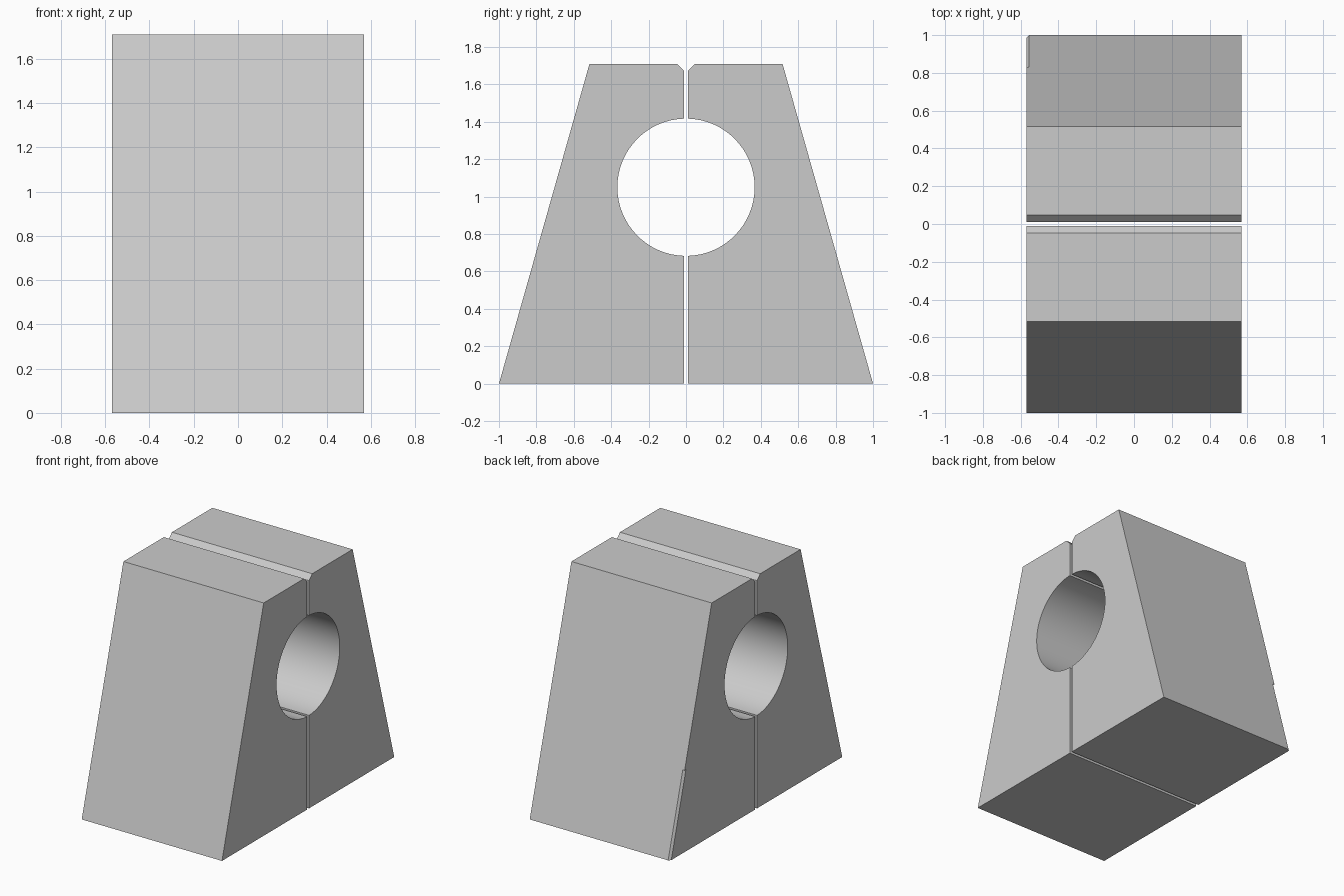
import bpy, bmesh, math

if "Cube" in bpy.data.objects:
    bpy.data.objects.remove(bpy.data.objects["Cube"])

HALF_X, HEIGHT = 0.57, 1.71
BASE_Y, TOP_Y = 1.0, 0.516      # outer slope, bottom and top
GAP = 0.011                     # half width of the split
BORE_Z, BORE_R = 1.05, 0.367


def make_object(name, bm):
    bmesh.ops.recalc_face_normals(bm, faces=bm.faces[:])
    mesh = bpy.data.meshes.new(name)
    bm.to_mesh(mesh)
    bm.free()
    obj = bpy.data.objects.new(name, mesh)
    bpy.context.collection.objects.link(obj)
    return obj


def clamp_half(name, side):
    # Outline in y-z: sloped outside, chamfered top edge, half bore
    pts = [(GAP, 0), (BASE_Y, 0), (TOP_Y, HEIGHT), (0.047, HEIGHT), (GAP, HEIGHT - 0.037)]
    a = math.acos(GAP / BORE_R)
    steps = 32
    for i in range(steps + 1):
        t = a - 2 * a * i / steps
        pts.append((BORE_R * math.cos(t), BORE_Z + BORE_R * math.sin(t)))
    bm = bmesh.new()
    face = bm.faces.new([bm.verts.new((-HALF_X, side * y, z)) for y, z in pts])
    ext = bmesh.ops.extrude_face_region(bm, geom=[face])
    verts = [v for v in ext["geom"] if isinstance(v, bmesh.types.BMVert)]
    bmesh.ops.translate(bm, verts=verts, vec=(2 * HALF_X, 0, 0))
    return make_object(name, bm)


def notch_cutter():
    # Triangular prism following the sloped rear left edge
    rings = []
    bm = bmesh.new()
    for z in (-0.1, 0.6):
        y = BASE_Y - (BASE_Y - TOP_Y) * z / HEIGHT
        rings.append([bm.verts.new(p) for p in (
            (-HALF_X + 0.035, y + 0.02, z),
            (-HALF_X - 0.02, y - 0.035, z),
            (-HALF_X - 0.02, y + 0.02, z))])
    low, high = rings
    bm.faces.new(low)
    bm.faces.new(high)
    for i in range(3):
        j = (i + 1) % 3
        bm.faces.new((low[i], low[j], high[j], high[i]))
    return make_object("notch_cutter", bm)


front = clamp_half("front_clamp_half", -1)
back = clamp_half("back_clamp_half", 1)

# Small chamfered notch on the lower rear edge
cutter = notch_cutter()
cutter.hide_render = True
mod = back.modifiers.new("notch", "BOOLEAN")
mod.operation = "DIFFERENCE"
mod.solver = "EXACT"
mod.object = cutter
bpy.context.view_layer.objects.active = back
bpy.ops.object.modifier_apply(modifier=mod.name)
bpy.data.objects.remove(cutter)

# Smooth bore, crisp edges elsewhere
for obj in (front, back):
    bpy.ops.object.select_all(action="DESELECT")
    obj.select_set(True)
    bpy.context.view_layer.objects.active = obj
    bpy.ops.object.shade_smooth_by_angle(angle=math.radians(30))
